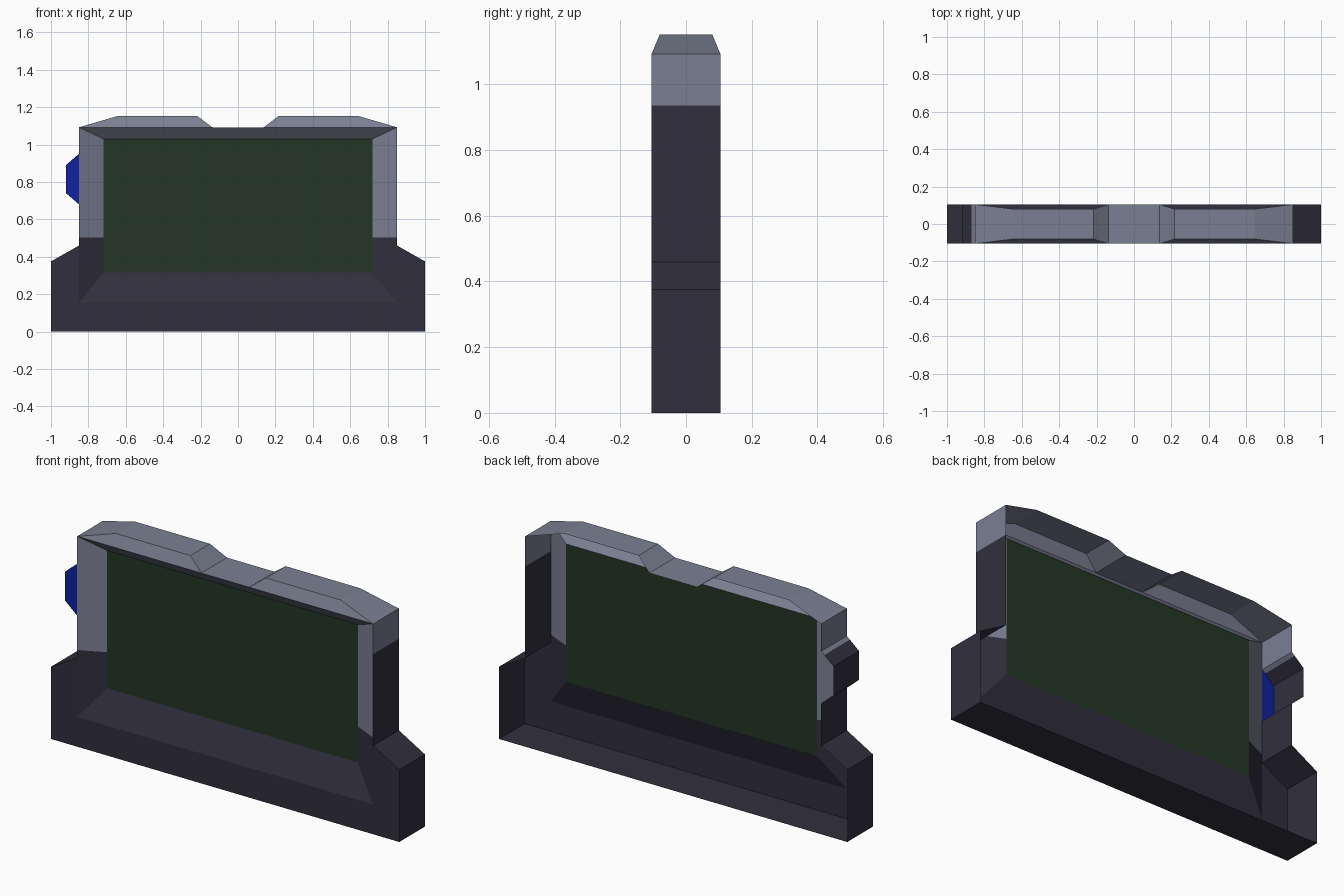
import bpy, bmesh

if "Cube" in bpy.data.objects:
    bpy.data.objects.remove(bpy.data.objects["Cube"])

D = 0.105        # half depth of the casing
PANEL_Y = -0.045  # recessed panel plane


def srgb(r, g, b):
    f = lambda c: c / 12.92 if c <= 0.04045 else ((c + 0.055) / 1.055) ** 2.4
    return (f(r / 255), f(g / 255), f(b / 255), 1.0)


def material(name, rgb):
    m = bpy.data.materials.new(name)
    m.diffuse_color = srgb(*rgb)
    m.use_nodes = True
    m.node_tree.nodes["Principled BSDF"].inputs["Base Color"].default_value = m.diffuse_color
    return m


LIGHT = material("light_grey", (123, 127, 146))
DARK = material("dark_grey", (49, 47, 61))
GREEN = material("dark_green", (35, 54, 37))
BLUE = material("blue", (14, 34, 160))


def build(name, faces, mats, split_z=None):
    """Faces are lists of points; above split_z the second material is used."""
    bm = bmesh.new()
    for pts in faces:
        bm.faces.new([bm.verts.new(p) for p in pts])
    bmesh.ops.remove_doubles(bm, verts=bm.verts[:], dist=0.0005)
    if split_z is not None:
        bmesh.ops.bisect_plane(bm, geom=bm.verts[:] + bm.edges[:] + bm.faces[:],
                               plane_co=(0, 0, split_z), plane_no=(0, 0, 1))
        for f in bm.faces:
            f.material_index = int(f.calc_center_median().z > split_z)
    bmesh.ops.triangulate(bm, faces=[f for f in bm.faces if len(f.verts) > 4])
    me = bpy.data.meshes.new(name)
    bm.to_mesh(me)
    bm.free()
    for m in mats:
        me.materials.append(m)
    ob = bpy.data.objects.new(name, me)
    bpy.context.collection.objects.link(ob)
    return ob


def ribbon(pts):
    """Strip running front to back along an (x, z, half depth) outline."""
    return [[(a[0], -a[2], a[1]), (b[0], -b[2], b[1]),
             (b[0], b[2], b[1]), (a[0], a[2], a[1])]
            for a, b in zip(pts, pts[1:])]


def flat(pts, y=-D):
    return [(x, y, z) for x, z in pts]


# Outer casing walls, open at the back, with the side button bulge on the left
button = [(-0.85, 0.68), (-0.92, 0.74), (-0.92, 0.89), (-0.85, 0.95)]
outline = [(0.85, 1.092), (0.85, 0.46), (1, 0.375), (1, 0), (-1, 0),
           (-1, 0.375), (-0.85, 0.46)] + button + [(-0.85, 1.092)]
build("casing_walls", ribbon([(x, z, D) for x, z in outline]), [DARK, LIGHT], 0.935)

# Top: two raised tapered caps with a flat gap between them
left_cap = [(-0.85, 1.092, D), (-0.645, 1.152, 0.08),
            (-0.217, 1.152, 0.08), (-0.137, 1.092, D)]
right_cap = [(-x, z, d) for x, z, d in reversed(left_cap)]
top = ribbon(left_cap + right_cap)
for cap in (left_cap, right_cap):
    top.append([(x, -d, z) for x, z, d in reversed(cap)])
build("top_caps", top, [LIGHT])

# Front face of the base, U-shaped around the opening
build("base_front", [flat([(-1, 0), (1, 0), (1, 0.375), (0.85, 0.46), (0.85, 0.155),
                           (-0.85, 0.155), (-0.85, 0.46), (-1, 0.375)])], [DARK])

# Sloping bezel leading in to the panel
outer = flat([(-0.85, 0.155), (0.85, 0.155), (0.85, 1.092), (-0.85, 1.092)])
inner = flat([(-0.72, 0.315), (0.72, 0.315), (0.72, 1.03), (-0.72, 1.03)], PANEL_Y)
build("bezel", [[outer[i], outer[(i + 1) % 4], inner[(i + 1) % 4], inner[i]]
                for i in range(4)], [DARK, LIGHT], 0.502)

# Recessed panel, seen from both sides
build("panel", [inner], [GREEN])

# Blue front of the side button
build("button_front", [flat(reversed([button[0], button[3], button[2], button[1]]))], [BLUE])
